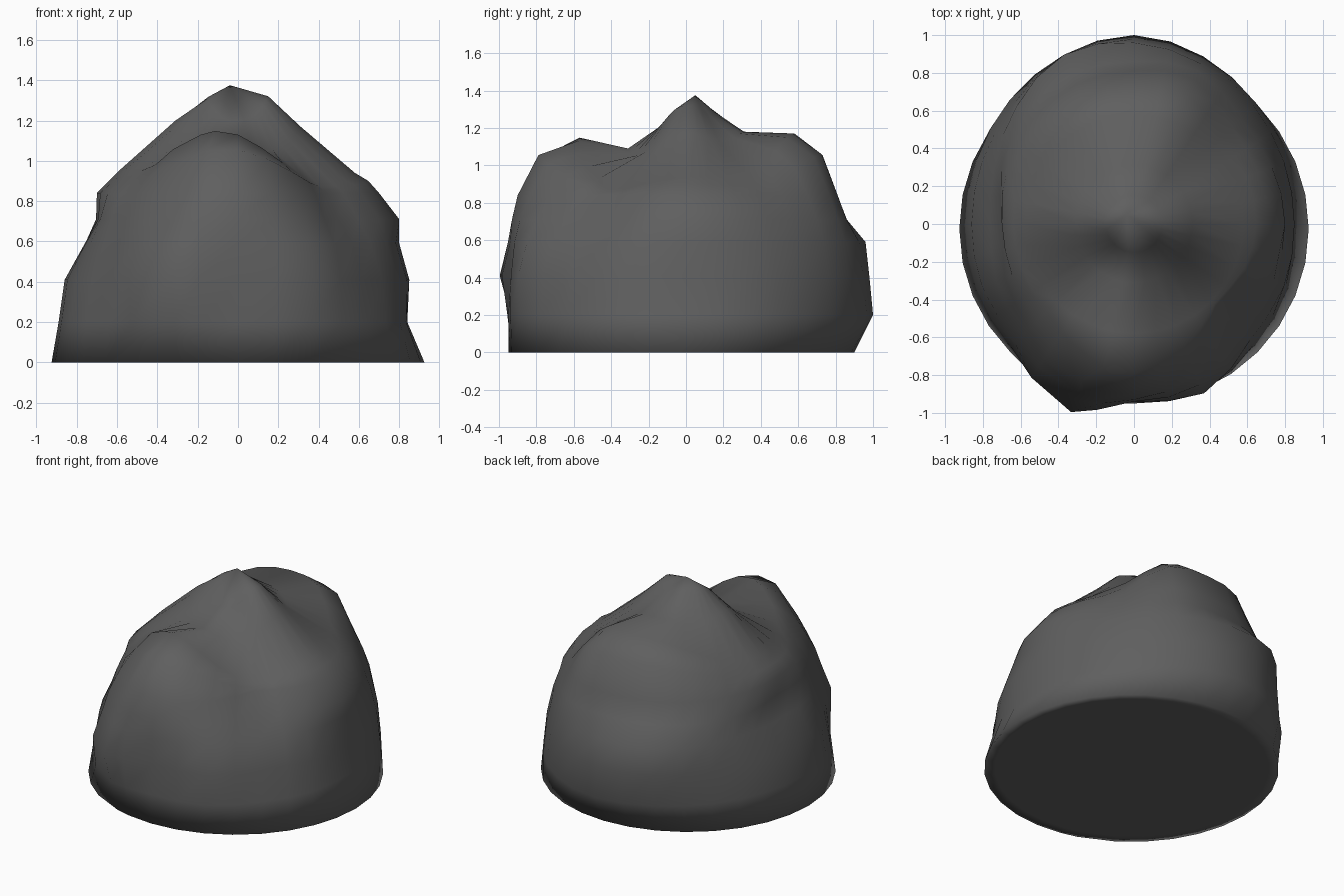
import bpy, bmesh, math

if "Cube" in bpy.data.objects:
    bpy.data.objects.remove(bpy.data.objects["Cube"])

N = 16          # control spokes, counter-clockwise from +x
M = 32          # built spokes

# Wall levels: height -> radius on each spoke
walls = [
    (0.20, [.84, .88, .91, .96, 1.0, .97, .93, .90, .89, .90, .92, .99, .95, .96, .90, .87]),
    (0.41, [.85, .86, .89, .94, .98, .97, .90, .87, .86, .87, .89, 1.05, .94, .97, .87, .86]),
    (0.59, [.80, .82, .85, .92, .96, .97, .88, .80, .76, .79, .83, .98, .94, .92, .80, .80]),
    (0.71, [.80, .79, .80, .88, .86, .86, .82, .76, .69, .74, .79, .94, .93, .86, .70, .76]),
    (0.84, [.70, .71, .73, .83, .81, .80, .77, .73, .70, .70, .72, .87, .90, .78, .62, .66]),
]
# Outward bulge of the shoulder between walls and cap
bulge = [.01, .0, .0, .05, .05, .05, .03, .0, .0, .0, .0, .03, .07, .03, .0, .01]
# Cap rings: radius -> height on each spoke (front peak, gullies, back shoulder, summit)
caps = [
    (0.58, [.94, .94, 1.0, 1.15, 1.17, 1.15, 1.07, .98, .96, .94, .98, 1.13, 1.13, .99, .87, .90]),
    (0.31, [1.17, 1.15, 1.13, 1.17, 1.18, 1.17, 1.15, 1.18, 1.20, 1.14, 1.09, 1.08, 1.09, 1.05, 1.07, 1.13]),
    (0.15, [1.32, 1.31, 1.28, 1.27, 1.28, 1.30, 1.31, 1.32, 1.31, 1.28, 1.24, 1.20, 1.20, 1.21, 1.25, 1.30]),
]


def sample(vals, k):
    """Periodic Catmull-Rom sample on built spoke k."""
    u = k * N / M
    i = int(u)
    t = u - i
    a, b, c, d = (vals[(i + j) % N] for j in (-1, 0, 1, 2))
    return b + 0.5 * t * (c - a + t * (2*a - 5*b + 4*c - d + t * (3*(b - c) + d - a)))


bm = bmesh.new()


def ring(radius, height, dy=0.0):
    vs = []
    for k in range(M):
        # the front-left corner leans slightly towards the front
        a = 2 * math.pi * k / M + (0.07 if k == 22 else 0.0)
        r = radius(k)
        vs.append(bm.verts.new((r * math.cos(a), r * math.sin(a) + dy, height(k))))
    return vs


# Round flat base, then lumpy walls
rings = [ring(lambda k: 0.86, lambda k: 0.0, -0.025),
         ring(lambda k: 0.925, lambda k: 0.0, -0.025)]
for z, rad in walls:
    rings.append(ring(lambda k: sample(rad, k), lambda k: z))

# Rounded shoulder, then the peaked cap
(z_top, r_top), (r_cap, h_cap) = walls[-1], caps[0]
rings.append(ring(lambda k: (sample(r_top, k) + r_cap) / 2 + 0.7 * sample(bulge, k),
                  lambda k: (z_top + sample(h_cap, k)) / 2 + sample(bulge, k)))
for r, hgt in caps:
    rings.append(ring(lambda k: r, lambda k: sample(hgt, k)))

for lo, hi in zip(rings, rings[1:]):
    for k in range(M):
        n = (k + 1) % M
        bm.faces.new((lo[k], lo[n], hi[n], hi[k]))

# Summit and underside
tip = bm.verts.new((-0.04, 0.05, 1.375))
for k in range(M):
    bm.faces.new((rings[-1][k], rings[-1][(k + 1) % M], tip))
bm.faces.new(rings[0][::-1])

bmesh.ops.recalc_face_normals(bm, faces=bm.faces)
for f in bm.faces:
    f.smooth = True
mesh = bpy.data.meshes.new("boulder")
bm.to_mesh(mesh)
bm.free()
rock = bpy.data.objects.new("boulder", mesh)
bpy.context.collection.objects.link(rock)

# Dark stone
stone = bpy.data.materials.new("dark_stone")
stone.diffuse_color = (0.115, 0.115, 0.115, 1)
stone.use_nodes = True
stone.node_tree.nodes["Principled BSDF"].inputs["Base Color"].default_value = stone.diffuse_color
mesh.materials.append(stone)
